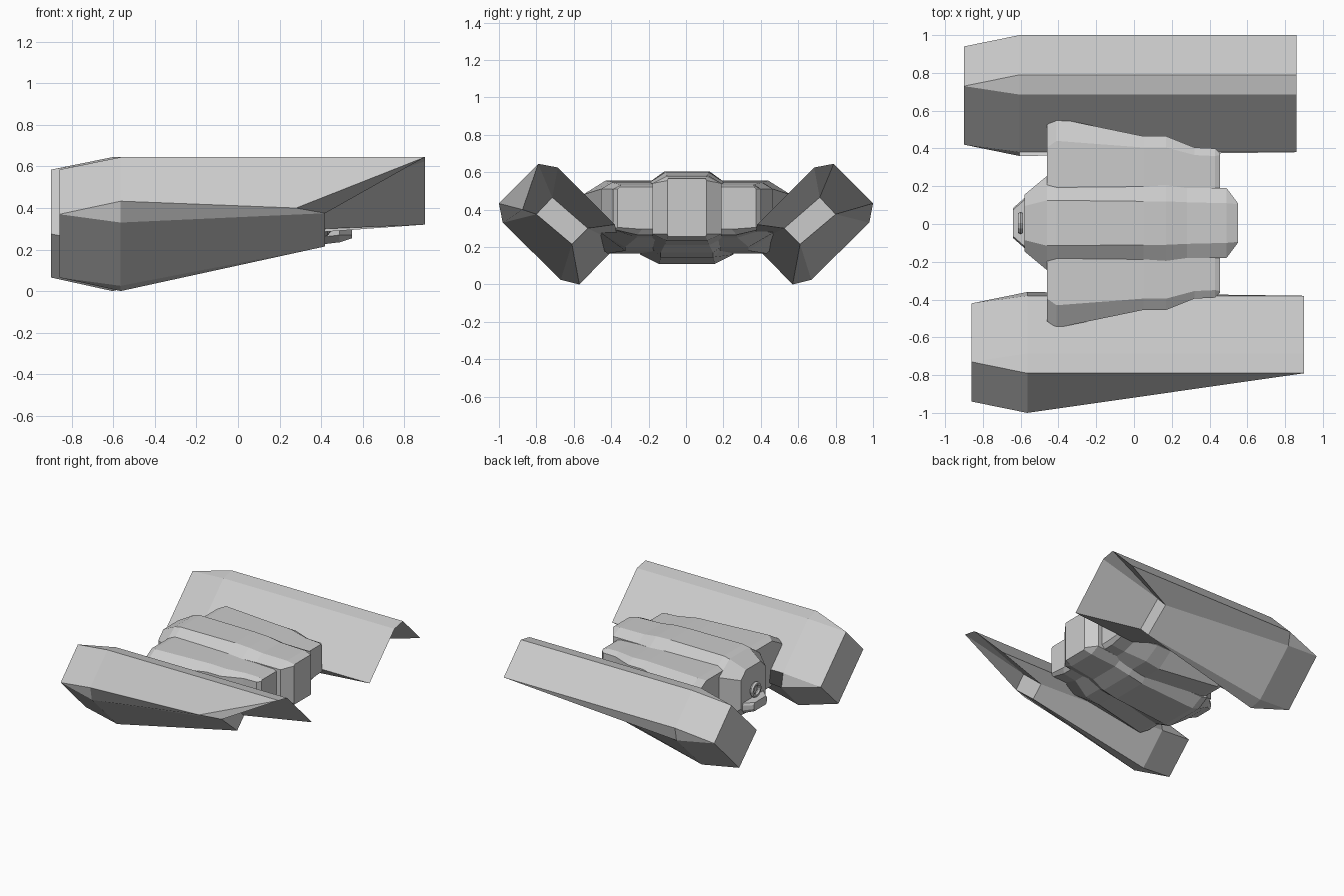
import bpy, bmesh, math

if "Cube" in bpy.data.objects:
    bpy.data.objects.remove(bpy.data.objects["Cube"])


def finish(name, bm):
    bmesh.ops.remove_doubles(bm, verts=bm.verts, dist=0.0005)
    bmesh.ops.recalc_face_normals(bm, faces=bm.faces)
    me = bpy.data.meshes.new(name)
    bm.to_mesh(me)
    bm.free()
    ob = bpy.data.objects.new(name, me)
    bpy.context.collection.objects.link(ob)
    return ob


def bridge(bm, rings):
    # skin consecutive rings of equal length
    vs = [[bm.verts.new(p) for p in r] for r in rings]
    for a, b in zip(vs, vs[1:]):
        n = len(a)
        for i in range(n):
            bm.faces.new((a[i], a[(i + 1) % n], b[(i + 1) % n], b[i]))
    return vs


def hull(name, stations):
    # each station: x and half profile (y, z) from top to bottom
    bm = bmesh.new()
    rings = []
    for x, half in stations:
        ring = [(x, y + 0.005, z) for y, z in half]
        ring += [(x, 0.005 - y, z) for y, z in reversed(half)]
        rings.append(ring)
    vs = bridge(bm, rings)
    bm.faces.new(vs[0])
    bm.faces.new(vs[-1])
    return finish(name, bm)


# Side pods: chamfered nose, octagonal shoulder, tapered underside, overhanging rear shell
NOSE = [(.94, .37), (.73, .585), (.42, .275), (.635, .065)]
FULL = [(1, .433), (.79, .645), (.685, .625), (.38, .32),
        (.36, .215), (.57, 0), (.67, .025), (.98, .33)]
CAP_IN, CAP_BOT, CAP_OUT, CAP_TOP = (.525, .30), (.61, .215), (.80, .375), (.715, .465)


def pod(name, side, dx, outer_end):
    bm = bmesh.new()

    def at(x, p):
        return (x + dx, p[0] * side, p[1])

    nose = [at(-.88, NOSE[i]) for i in (0, 1, 1, 2, 2, 3, 3, 0)]
    full = [at(-.585, p) for p in FULL]
    rear = [outer_end] + [at(.88, p) for p in FULL[1:4]]
    rear += [at(.40, p) for p in (CAP_IN, CAP_BOT, CAP_BOT, CAP_OUT)]
    vs = bridge(bm, [nose, full, rear])
    bm.faces.new(vs[0])
    r = vs[-1]
    top = bm.verts.new(at(.40, CAP_TOP))
    for f in ((r[4], r[5], r[6], r[7], top), (r[0], r[7], top, r[1]),
              (r[1], top, r[2]), (r[2], top, r[4], r[3])):
        bm.faces.new(f)
    return finish(name, bm)


pod("pod_back", 1, -.02, (.86, 1, .433))
pod("pod_front", -1, .02, (.28, -.874, .40))


# Central spine of the body
def spine(x, wt, w, zt, zs, zl, zb, wb):
    return (x, [(wt, zt), (w, zs), (w, zl), (wb, zb)])


hull("body_spine", [
    spine(-.58, .09, .15, .53, .47, .25, .20, .11),
    spine(-.46, .12, .25, .595, .50, .17, .12, .16),
    spine(-.41, .12, .25, .605, .51, .16, .11, .15),
    spine(.05, .115, .20, .605, .545, .20, .145, .14),
    spine(.17, .115, .20, .60, .545, .215, .17, .14),
    spine(.28, .11, .185, .585, .54, .245, .21, .12),
    spine(.49, .105, .185, .58, .54, .27, .235, .11),
    spine(.55, .10, .105, .565, .555, .27, .255, .10)])


# Stepped side sections of the body
def wing(x, w, zt, ze, zl, zb, slope):
    return (x, [(w - slope, zt), (w, ze), (w, zl), (w - .13, zb)])


hull("body_sides", [
    wing(-.46, .52, .535, .47, .29, .19, .12),
    wing(-.41, .555, .555, .48, .27, .165, .12),
    wing(.05, .46, .55, .51, .27, .18, .06),
    wing(.17, .46, .545, .51, .275, .20, .06),
    wing(.32, .40, .535, .51, .29, .25, .04),
    wing(.43, .395, .53, .51, .295, .265, .04),
    wing(.455, .37, .52, .51, .305, .295, .01)])

# Low lip under the nose, with a small round port above it
hull("nose_lip", [
    spine(-.56, .14, .15, .29, .27, .23, .20, .12),
    spine(-.64, .07, .08, .285, .27, .24, .22, .07)])
bpy.ops.mesh.primitive_torus_add(location=(-.60, .005, .35), rotation=(0, math.pi / 2, 0),
                                 major_radius=.045, minor_radius=.015,
                                 major_segments=12, minor_segments=6)
bpy.context.object.name = "nose_port"
